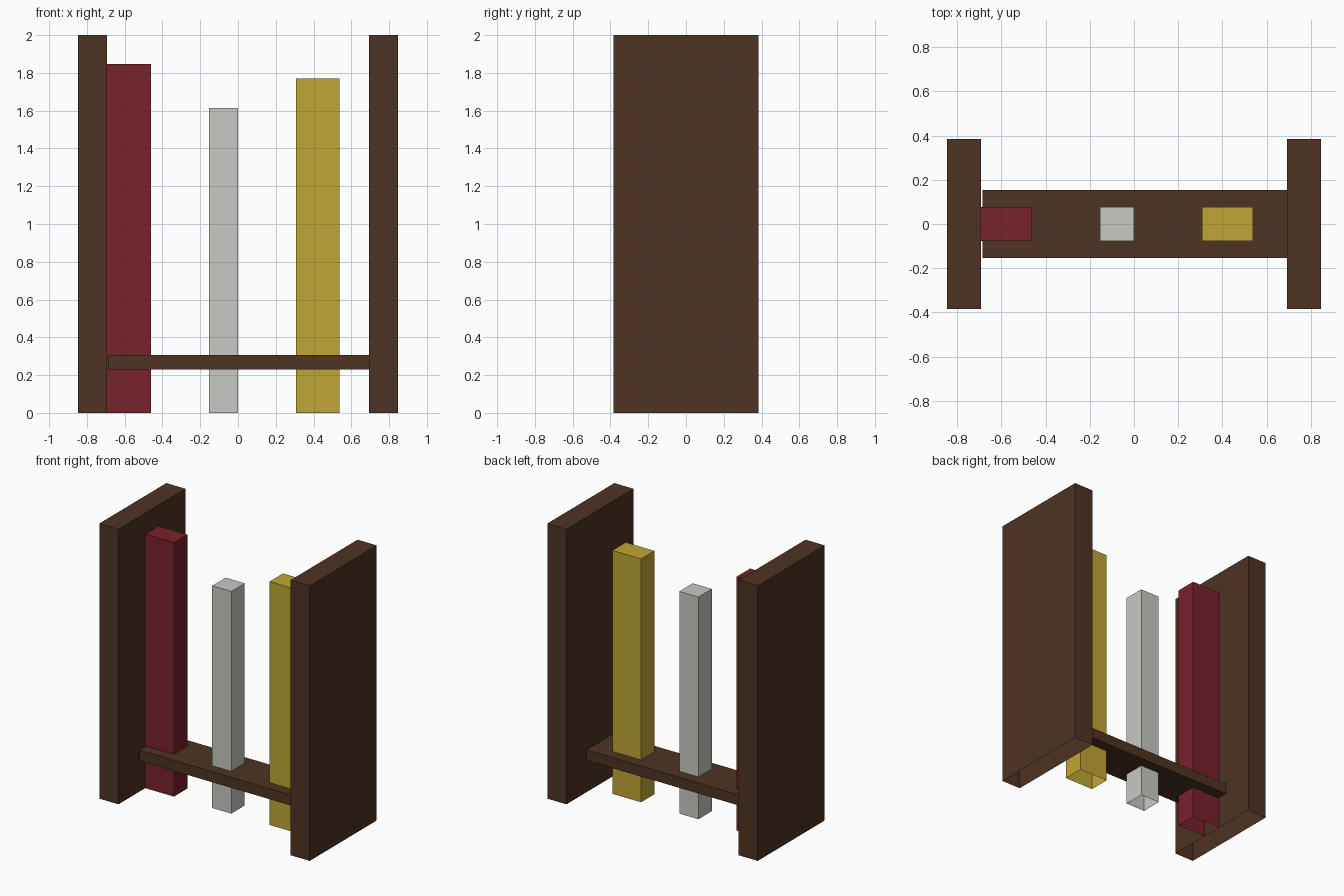
import bpy, bmesh

if "Cube" in bpy.data.objects:
    bpy.data.objects.remove(bpy.data.objects["Cube"])

U = 1 / 13  # the model sits on a grid of 26 units in height


def material(name, rgb):
    # sRGB 0-255 to linear diffuse colour
    lin = [c / 255 / 12.92 if c / 255 <= 0.04045 else ((c / 255 + 0.055) / 1.055) ** 2.4 for c in rgb]
    mat = bpy.data.materials.new(name)
    mat.diffuse_color = (*lin, 1)
    mat.use_nodes = True
    mat.node_tree.nodes["Principled BSDF"].inputs["Base Color"].default_value = mat.diffuse_color
    return mat


def box(name, mat, x, y, z, open_bottom=False):
    # axis-aligned box from (min, max) pairs in grid units
    bm = bmesh.new()
    bmesh.ops.create_cube(bm, size=1)
    for v in bm.verts:
        for i, (lo, hi) in enumerate((x, y, z)):
            v.co[i] = (hi if v.co[i] > 0 else lo) * U
    if open_bottom:
        bm.normal_update()
        down = [f for f in bm.faces if f.normal.z < -0.5]
        bmesh.ops.delete(bm, geom=down, context='FACES_ONLY')
    mesh = bpy.data.meshes.new(name)
    bm.to_mesh(mesh)
    bm.free()
    mesh.materials.append(mat)
    obj = bpy.data.objects.new(name, mesh)
    bpy.context.collection.objects.link(obj)


wood = material("dark_wood", (78, 51, 35))
red = material("dark_red", (120, 34, 44))
white = material("pale_grey", (200, 201, 196))
gold = material("gold", (192, 166, 52))

# Side panels, open underneath
for side, x in (("left", (-11, -9)), ("right", (9, 11))):
    box(side + "_panel", wood, x, (-5, 5), (0, 26), True)

# Shelf, stopping just short of the left panel
box("shelf", wood, (-8.92, 9), (-2, 2), (3, 4))

# Upright posts passing through the shelf, open underneath
for name, mat, x, top in (("red_post", red, (-9, -6), 24),
                          ("grey_post", white, (-2, 0), 21),
                          ("gold_post", gold, (4, 7), 23)):
    box(name, mat, x, (-1, 1), (0, top), True)
